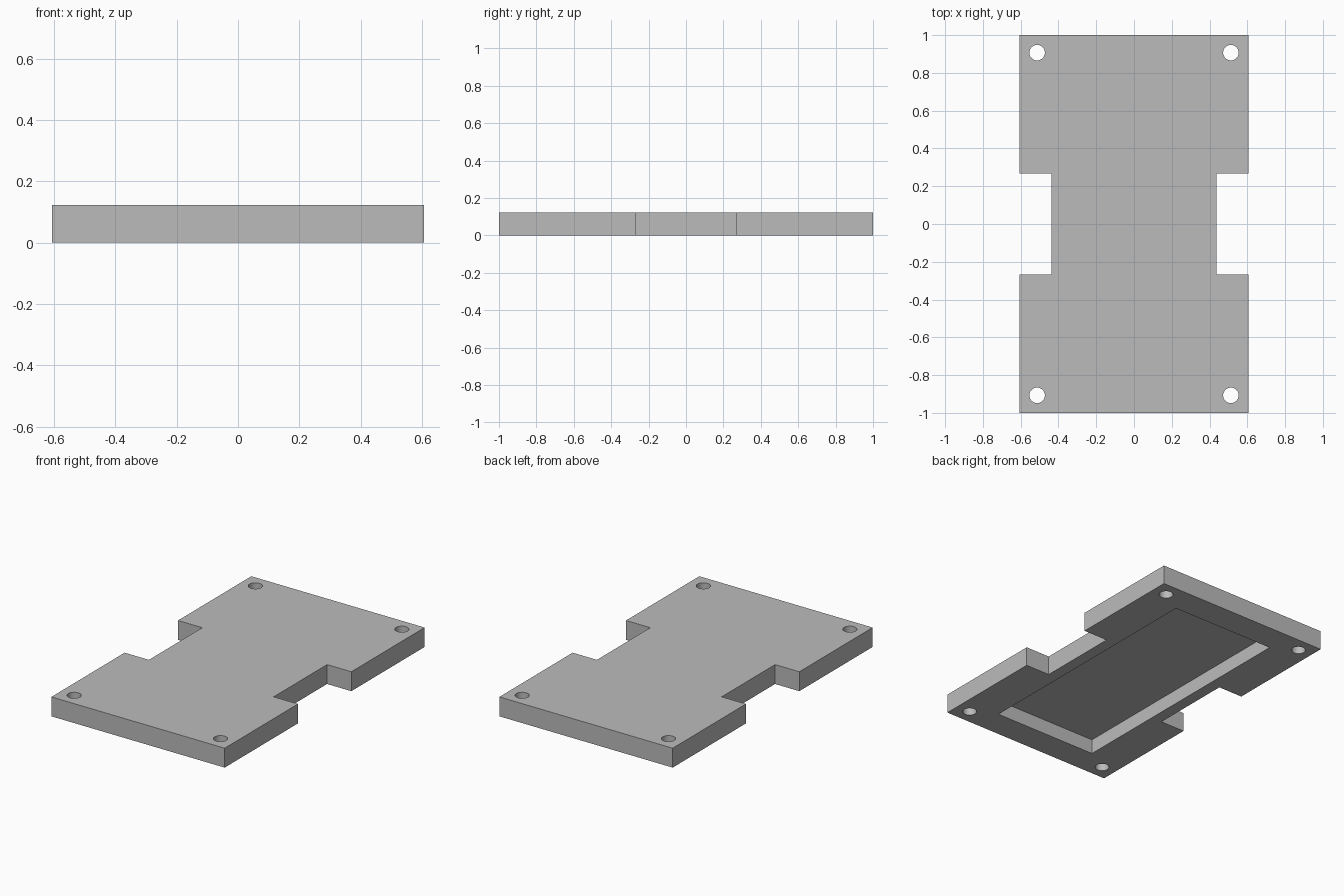
import bpy
import bmesh

cube = bpy.data.objects.get("Cube")
if cube:
    bpy.data.objects.remove(cube, do_unlink=True)

HALF_X, HALF_Y, THICK = 0.607, 1.0, 0.123
WAIST_X, WAIST_Y = 0.437, 0.267
POCKET_X, POCKET_Y, POCKET_DEPTH = 0.362, 0.82, 0.093
HOLE_X, HOLE_Y, HOLE_R = 0.513, 0.907, 0.041

grey = bpy.data.materials.new("light_grey")
grey.use_nodes = True
colour = (0.5, 0.5, 0.5, 1)
grey.diffuse_color = colour
grey.node_tree.nodes["Principled BSDF"].inputs["Base Color"].default_value = colour

# Plate outline with a notch on each long side, extruded to thickness
right_side = [(HALF_X, -HALF_Y), (HALF_X, -WAIST_Y), (WAIST_X, -WAIST_Y),
              (WAIST_X, WAIST_Y), (HALF_X, WAIST_Y), (HALF_X, HALF_Y)]
outline = right_side + [(-x, -y) for x, y in right_side]
bm = bmesh.new()
base = bm.faces.new([bm.verts.new((x, y, 0)) for x, y in outline])
ext = bmesh.ops.extrude_face_region(bm, geom=[base])
bmesh.ops.translate(bm, vec=(0, 0, THICK),
                    verts=[v for v in ext["geom"] if isinstance(v, bmesh.types.BMVert)])
bmesh.ops.recalc_face_normals(bm, faces=bm.faces)
mesh = bpy.data.meshes.new("mounting_plate")
bm.to_mesh(mesh)
bm.free()
plate = bpy.data.objects.new("mounting_plate", mesh)
bpy.context.collection.objects.link(plate)
mesh.materials.append(grey)


def cut(cutter):
    """Subtract a cutter from the plate and discard it."""
    cutter.hide_render = True
    cutter.data.materials.append(grey)
    bpy.ops.object.select_all(action="DESELECT")
    plate.select_set(True)
    bpy.context.view_layer.objects.active = plate
    mod = plate.modifiers.new("cut", "BOOLEAN")
    mod.operation = "DIFFERENCE"
    mod.solver = "EXACT"
    mod.object = cutter
    bpy.ops.object.modifier_apply(modifier=mod.name)
    bpy.data.objects.remove(cutter, do_unlink=True)


# Rectangular pocket in the underside
bpy.ops.mesh.primitive_cube_add(size=2)
pocket = bpy.context.object
pocket.name = "pocket_cutter"
pocket.scale = (POCKET_X, POCKET_Y, POCKET_DEPTH)
bpy.context.view_layer.update()
cut(pocket)

# Screw holes through the four corners
for sx in (-1, 1):
    for sy in (-1, 1):
        bpy.ops.mesh.primitive_cylinder_add(vertices=48, radius=HOLE_R, depth=1,
                                            location=(sx * HOLE_X, sy * HOLE_Y, 0))
        hole = bpy.context.object
        hole.name = "screw_hole_cutter"
        cut(hole)

# Smooth hole walls, crisp edges elsewhere
plate.select_set(True)
bpy.context.view_layer.objects.active = plate
bpy.ops.object.shade_smooth_by_angle()
